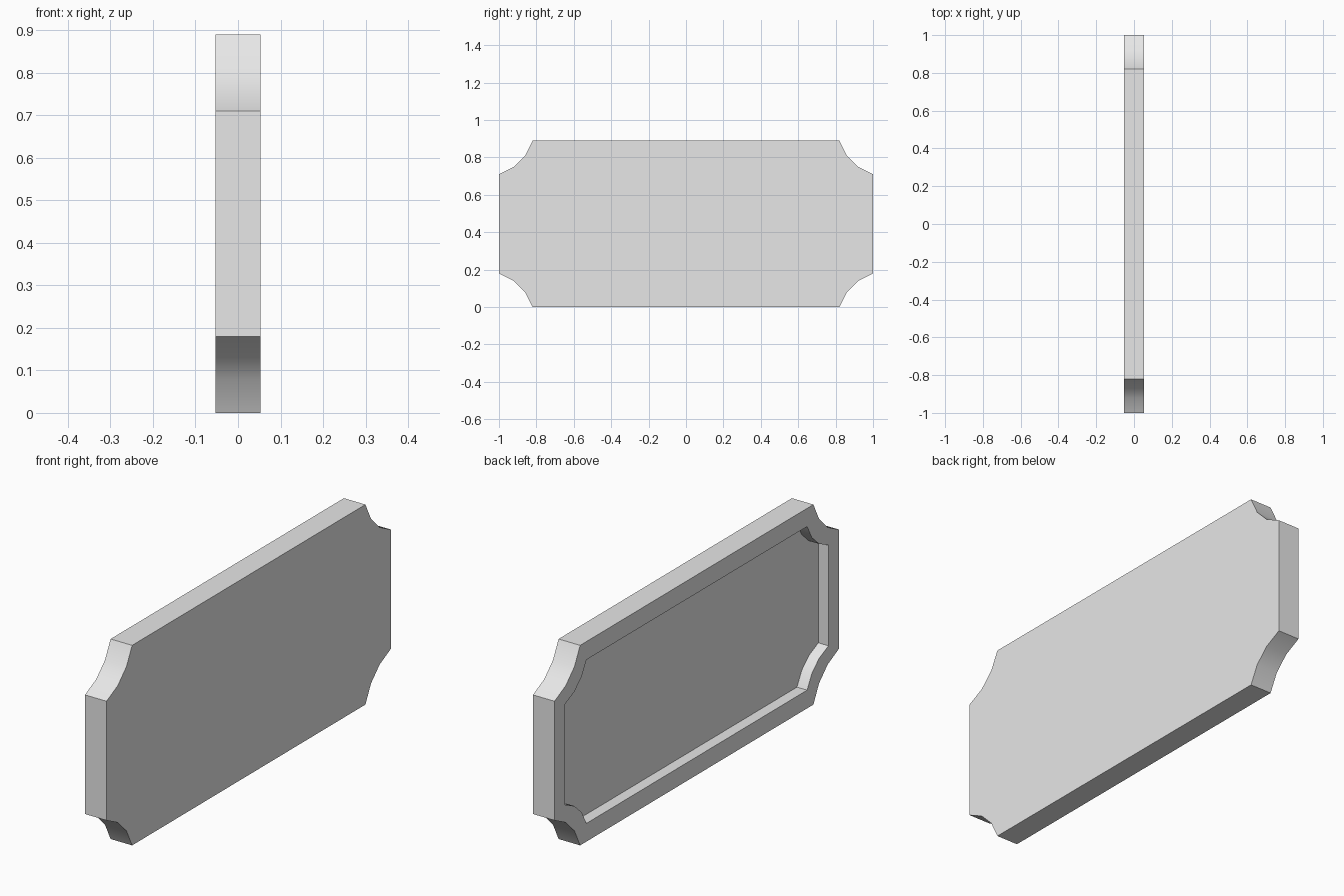
import bpy
import bmesh

cube = bpy.data.objects.get("Cube")
if cube:
    bpy.data.objects.remove(cube, do_unlink=True)

grey = bpy.data.materials.new("plain grey")
grey.use_nodes = True
colour = (0.8, 0.8, 0.8, 1)
grey.diffuse_color = colour
grey.node_tree.nodes["Principled BSDF"].inputs["Base Color"].default_value = colour

THICK, HALF_Z, DEPTH = 0.106, 0.445, 0.05
# Scooped corner: distances from the corner as fractions of the notch size
SCOOP = [(0, 1), (0.44, 0.78), (0.78, 0.44), (1, 0)]


def outline(half_y, half_z, notch_y, notch_z):
    """Rectangle with scooped corners, counter-clockwise in the y-z plane."""
    points = []
    for sy, sz in ((1, 1), (-1, 1), (-1, -1), (1, -1)):
        corner = [(sy * (half_y - a * notch_y), sz * (half_z - b * notch_z)) for a, b in SCOOP]
        points += corner if sy * sz > 0 else corner[::-1]
    return points


outer = outline(1, HALF_Z, 0.18, 0.18)
inner = outline(0.926, 0.364, 0.15, 0.14)

bm = bmesh.new()


def ring(points, x):
    return [bm.verts.new((x, y, z + HALF_Z)) for y, z in points]


def bridge(a, b):
    for i in range(len(a)):
        j = (i + 1) % len(a)
        bm.faces.new((a[i], a[j], b[j], b[i]))


# Plain face, outer wall, rim, recess wall and recess floor
rings = [ring(outer, THICK / 2), ring(outer, -THICK / 2),
         ring(inner, -THICK / 2), ring(inner, -THICK / 2 + DEPTH)]
bm.faces.new(rings[0])
for a, b in zip(rings, rings[1:]):
    bridge(a, b)
bm.faces.new(rings[-1][::-1])
bmesh.ops.recalc_face_normals(bm, faces=bm.faces)

mesh = bpy.data.meshes.new("panel")
bm.to_mesh(mesh)
bm.free()
mesh.materials.append(grey)
panel = bpy.data.objects.new("recessed_panel", mesh)
bpy.context.collection.objects.link(panel)

# Smooth scoops with sharp edges elsewhere
bpy.context.view_layer.objects.active = panel
panel.select_set(True)
bpy.ops.object.shade_smooth_by_angle(angle=0.6)
